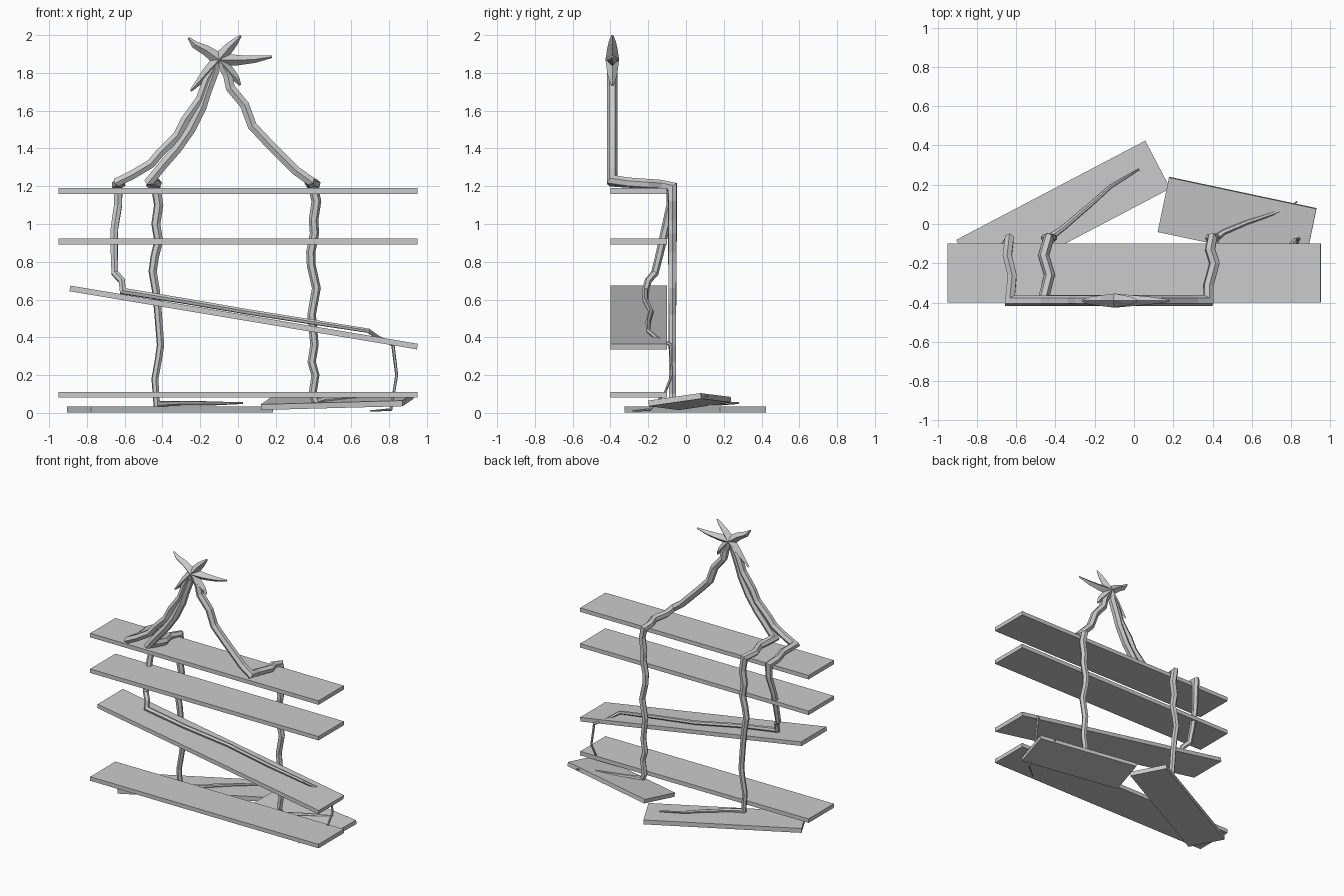
import bpy, bmesh
from math import radians, cos, sin, pi
from mathutils import Vector


def plank(name, center, size, rot=(0, 0, 0)):
    bpy.ops.mesh.primitive_cube_add(size=1, location=center, rotation=[radians(a) for a in rot])
    ob = bpy.context.object
    ob.name = name
    ob.scale = size
    return ob


def sweep(name, pts, sides=6, squash=1.0):
    """Faceted tube with mitred bends through (x, y, z, radius) points."""
    P = [Vector(p[:3]) for p in pts]
    d = [(b - a).normalized() for a, b in zip(P, P[1:])]
    side = Vector((0, 1, 0)) if abs(d[0].y) < 0.9 else Vector((1, 0, 0))
    u = (side - d[0] * side.dot(d[0])).normalized()
    v = d[0].cross(u)
    offs = [u * cos(2 * pi * k / sides) * squash + v * sin(2 * pi * k / sides) for k in range(sides)]
    bm = bmesh.new()
    rings = []
    for i, p in enumerate(P):
        if i:
            din = d[i - 1]
            n = (din + d[min(i, len(d) - 1)]).normalized()
            offs = [o - din * (o.dot(n) / din.dot(n)) for o in offs]
        rings.append([bm.verts.new(p + o * pts[i][3]) for o in offs])
    for a, b in zip(rings, rings[1:]):
        for k in range(sides):
            j = (k + 1) % sides
            bm.faces.new((a[k], a[j], b[j], b[k]))
    bm.faces.new(rings[0][::-1])
    bm.faces.new(rings[-1])
    bmesh.ops.recalc_face_normals(bm, faces=bm.faces)
    me = bpy.data.meshes.new(name)
    bm.to_mesh(me)
    bm.free()
    ob = bpy.data.objects.new(name, me)
    bpy.context.collection.objects.link(ob)
    return ob


# Shelf boards
for name, z in (("top_shelf", 1.175), ("upper_shelf", 0.907), ("bottom_shelf", 0.096)):
    plank(name, (0, -0.25, z), (1.9, 0.30, 0.03))
plank("slanted_shelf", (0.03, -0.25, 0.505), (1.865, 0.30, 0.03), (0, 9.5, 0))

# Boards lying on the ground
plank("left_ground_board", (-0.36, 0.05, 0.018), (1.087, 0.275, 0.033), (0, 0, 27.7))
plank("right_ground_board", (0.525, 0.02, 0.06), (0.767, 0.286, 0.03), (8, -1.5, -12))

F = -0.39   # depth of the front hanging part
B = -0.072  # depth of the rear vertical part


def front(points, r):
    return [(x, F, z, r) for x, z in points]


def rear(points, r0, r1):
    n = len(points) - 1
    return [(x, B, z, r0 + (r1 - r0) * i / n) for i, (x, z) in enumerate(points)]


# Middle branch: star, over the top shelf, down to the left ground board
sweep("middle_branch",
      front([(-0.12, 1.82), (-0.165, 1.70), (-0.19, 1.62), (-0.25, 1.50), (-0.32, 1.40),
             (-0.39, 1.32)], 0.028)
      + [(-0.463, F, 1.232, 0.028), (-0.43, -0.26, 1.215, 0.027), (-0.46, -0.16, 1.208, 0.027)]
      + rear([(-0.435, 1.195), (-0.42, 1.10), (-0.435, 1.0), (-0.42, 0.91), (-0.44, 0.83),
              (-0.452, 0.75), (-0.435, 0.65), (-0.425, 0.55), (-0.41, 0.36), (-0.42, 0.29),
              (-0.44, 0.18), (-0.43, 0.045)], 0.026, 0.018)
      + [(-0.36, -0.02, 0.05, 0.014), (-0.22, 0.10, 0.052, 0.012), (-0.12, 0.19, 0.05, 0.010),
         (0.025, 0.278, 0.052, 0.005)])

# Right branch: star, over the top shelf, down to the right ground board
sweep("right_branch",
      front([(-0.10, 1.87), (-0.055, 1.79), (-0.04, 1.72), (0.035, 1.63), (0.075, 1.52),
             (0.15, 1.44), (0.24, 1.35), (0.31, 1.28)], 0.028)
      + [(0.378, F, 1.232, 0.028), (0.38, -0.31, 1.22, 0.027), (0.41, -0.20, 1.212, 0.027),
         (0.387, -0.13, 1.208, 0.026)]
      + rear([(0.398, 1.195), (0.415, 1.12), (0.40, 1.02), (0.405, 0.95), (0.385, 0.85),
              (0.388, 0.78), (0.415, 0.66), (0.39, 0.52), (0.405, 0.36), (0.39, 0.27),
              (0.41, 0.20), (0.395, 0.10), (0.415, 0.055)], 0.026, 0.020)
      + [(0.46, -0.04, 0.07, 0.014), (0.58, 0.01, 0.078, 0.012), (0.70, 0.05, 0.084, 0.010),
         (0.81, 0.095, 0.088, 0.007), (0.83, 0.115, 0.09, 0.004)])

# Left branch: star, over the top shelf, along the slanted shelf, down to the ground
sweep("left_branch",
      front([(-0.10, 1.87), (-0.16, 1.77), (-0.20, 1.66), (-0.28, 1.55), (-0.32, 1.47),
             (-0.41, 1.38), (-0.46, 1.32), (-0.56, 1.26)], 0.027)
      + [(-0.632, F, 1.225, 0.027), (-0.62, -0.26, 1.215, 0.026), (-0.645, -0.16, 1.208, 0.026),
         (-0.635, -0.075, 1.195, 0.026), (-0.635, -0.08, 1.10, 0.024), (-0.655, -0.11, 0.97, 0.022),
         (-0.655, -0.14, 0.84, 0.021), (-0.652, -0.165, 0.74, 0.020), (-0.615, -0.20, 0.70, 0.019),
         (-0.61, -0.215, 0.645, 0.018), (-0.30, -0.215, 0.595, 0.016), (0.05, -0.185, 0.535, 0.015),
         (0.40, -0.20, 0.48, 0.014), (0.69, -0.20, 0.435, 0.012), (0.74, -0.16, 0.40, 0.011),
         (0.82, -0.08, 0.36, 0.009), (0.84, -0.075, 0.20, 0.008), (0.825, -0.11, 0.11, 0.007),
         (0.81, -0.19, 0.018, 0.007), (0.70, -0.28, 0.010, 0.004)])

# Star of five tapered, bent arms
C = (-0.10, 1.87)
arms = [((-0.17, 1.92), (-0.23, 1.95), (-0.262, 1.985)),
        ((-0.05, 1.93), (-0.015, 1.965), (0.015, 1.998)),
        ((0.0, 1.867), (0.09, 1.872), (0.18, 1.885)),
        ((-0.04, 1.80), (-0.01, 1.77), (0.012, 1.735)),
        ((-0.165, 1.80), (-0.20, 1.76), (-0.25, 1.705))]
for i, (a, b, c) in enumerate(arms):
    sweep(f"star_arm_{i + 1}",
          [(*p, r) for p, r in (((C[0], F, C[1]), 0.036), ((a[0], F, a[1]), 0.027),
                                ((b[0], F, b[1]), 0.019), ((c[0], F, c[1]), 0.006))], sides=4)
